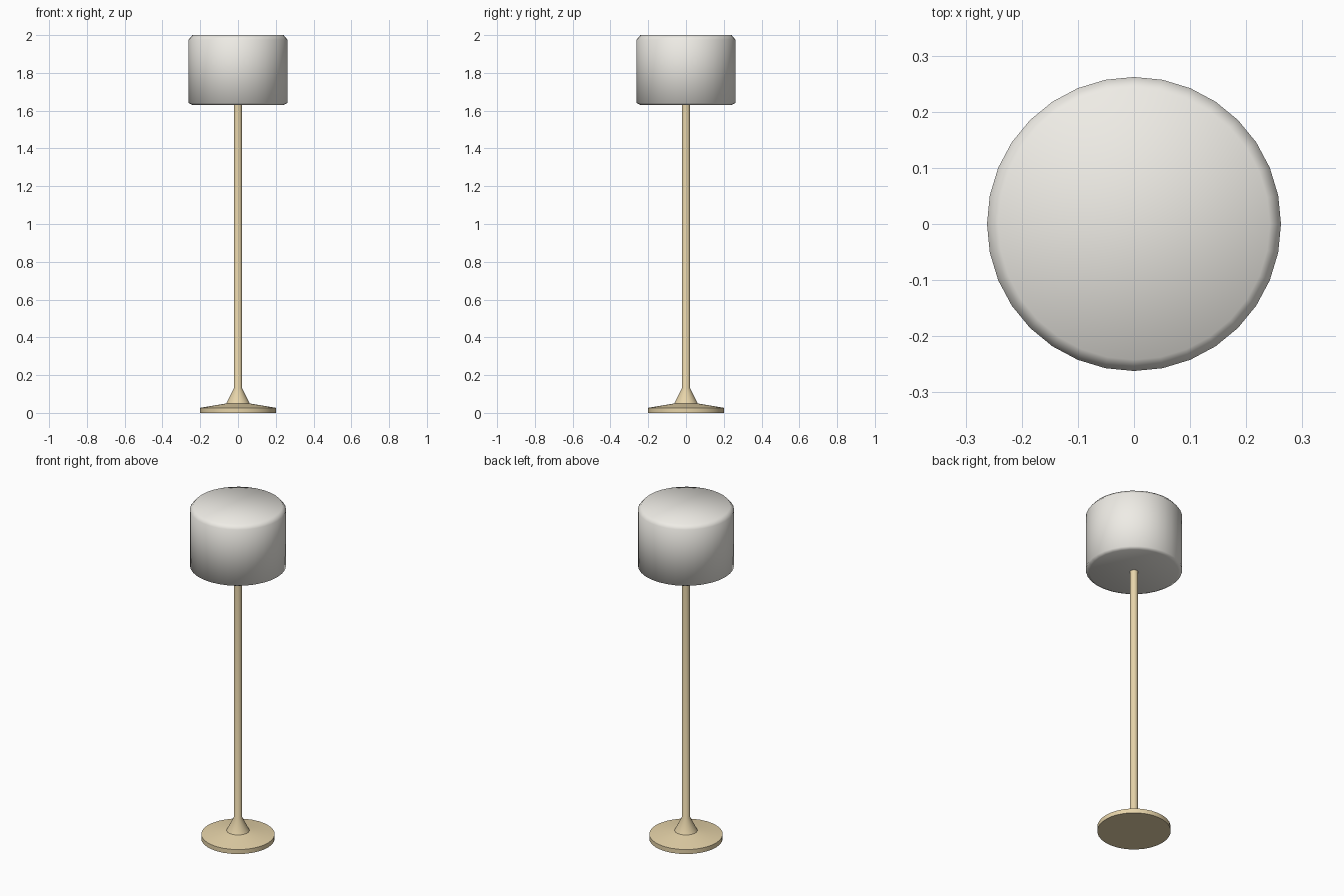
import bpy, bmesh
from math import radians

if "Cube" in bpy.data.objects:
    bpy.data.objects.remove(bpy.data.objects["Cube"])


def material(name, color):
    m = bpy.data.materials.new(name)
    m.diffuse_color = color
    m.use_nodes = True
    m.node_tree.nodes["Principled BSDF"].inputs["Base Color"].default_value = m.diffuse_color
    return m


def lathe(name, profile, mat, sides=32, angle=50):
    """Revolve (radius, z) points around z and cap both ends."""
    bm = bmesh.new()
    verts = [bm.verts.new((r, 0, z)) for r, z in profile]
    edges = [bm.edges.new(p) for p in zip(verts, verts[1:])]
    bmesh.ops.spin(bm, geom=verts + edges, axis=(0, 0, 1), cent=(0, 0, 0),
                   angle=radians(360), steps=sides, use_merge=True)
    bmesh.ops.remove_doubles(bm, verts=bm.verts, dist=1e-5)
    bmesh.ops.holes_fill(bm, edges=[e for e in bm.edges if e.is_boundary], sides=0)
    bmesh.ops.recalc_face_normals(bm, faces=bm.faces)
    mesh = bpy.data.meshes.new(name)
    bm.to_mesh(mesh)
    bm.free()
    mesh.materials.append(mat)
    obj = bpy.data.objects.new(name, mesh)
    bpy.context.collection.objects.link(obj)
    bpy.ops.object.select_all(action='DESELECT')
    obj.select_set(True)
    bpy.context.view_layer.objects.active = obj
    bpy.ops.object.shade_smooth_by_angle(angle=radians(angle))
    return obj


brass = material("brass", (0.80, 0.66, 0.40, 1))
fabric = material("fabric", (0.86, 0.84, 0.79, 1))

# Flared foot and slim pole in one turned piece
lathe("base_and_pole", [(0.2, 0), (0.2, 0.027), (0.062, 0.05),
                        (0.022, 0.13), (0.022, 1.64)], brass)

# Closed drum shade with softened rims
lathe("lamp_shade", [(0.242, 1.63), (0.262, 1.64), (0.262, 1.976),
                     (0.242, 2.0)], fabric, angle=80)
